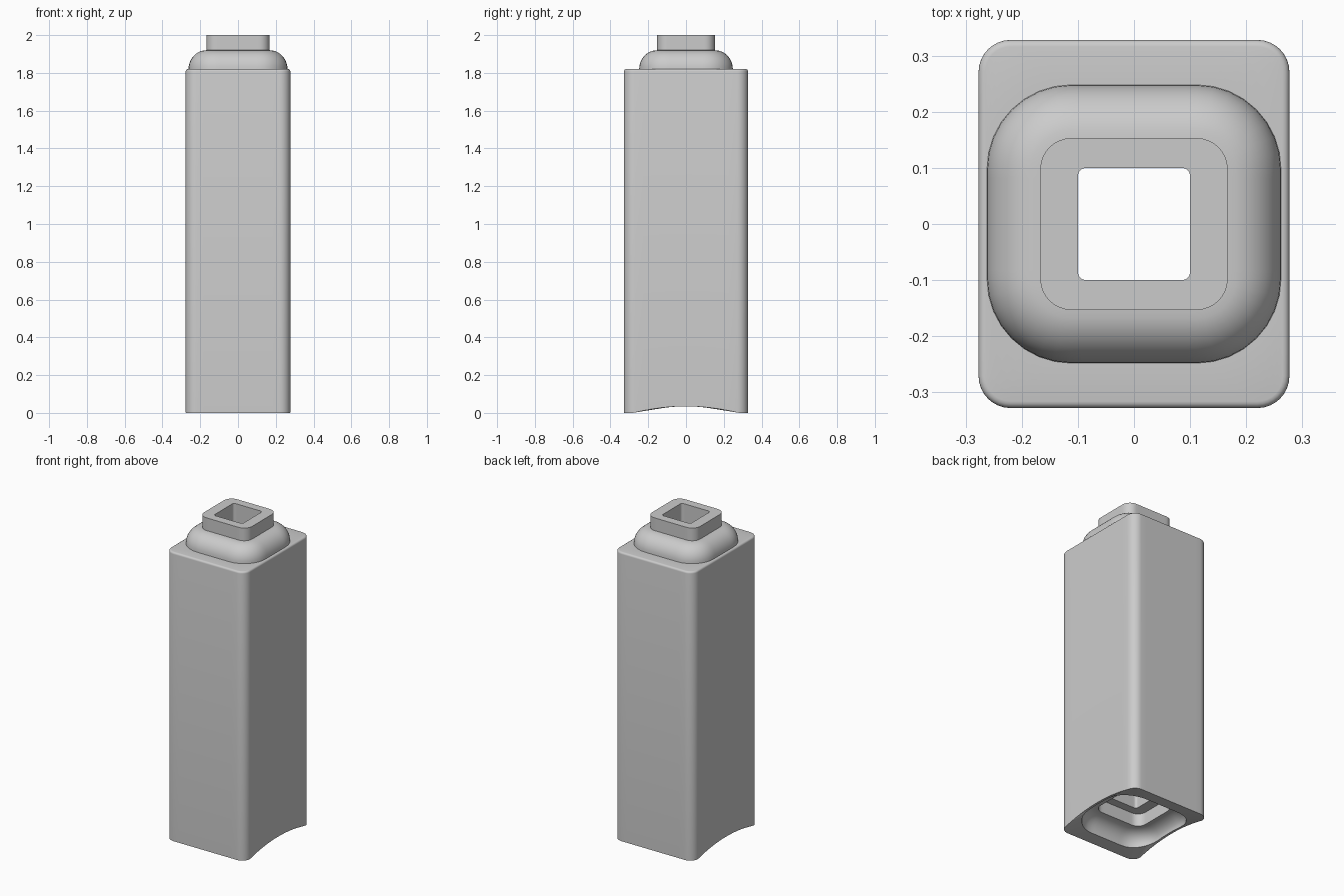
import bpy, bmesh
from math import sin, cos, pi, sqrt, radians

if "Cube" in bpy.data.objects:
    bpy.data.objects.remove(bpy.data.objects["Cube"], do_unlink=True)

CORNER, SIDE = 8, 12            # segments per corner and per straight side
ARCH_HALF, ARCH_RISE = 0.28, 0.035


def outline(hx, hy, r):
    """Rounded rectangle with a fixed point count, counterclockwise."""
    pts = []
    for k, (sx, sy) in enumerate([(1, 1), (-1, 1), (-1, -1), (1, -1)]):
        for i in range(CORNER + 1):
            a = (k + i / CORNER) * pi / 2
            pts.append((sx * (hx - r) + r * cos(a), sy * (hy - r) + r * sin(a)))
    full = []
    for i, p in enumerate(pts):
        full.append(p)
        if i % (CORNER + 1) == CORNER:      # subdivide the straight side
            q = pts[(i + 1) % len(pts)]
            for j in range(1, SIDE):
                t = j / SIDE
                full.append((p[0] + (q[0] - p[0]) * t, p[1] + (q[1] - p[1]) * t))
    return full


def arch(y):
    """Height of the shallow circular arch under the foot."""
    radius = (ARCH_HALF ** 2 + ARCH_RISE ** 2) / (2 * ARCH_RISE)
    return max(0, sqrt(radius ** 2 - y * y) - radius + ARCH_RISE)


rings = []


def ring(shape, z, inset=0, foot=0):
    """Add one ring; foot blends its height towards the arch."""
    hx, hy, r = shape
    rings.append([(x, y, z + foot * arch(y))
                  for x, y in outline(hx - inset, hy - inset, r - inset)])


BODY = (0.277, 0.328, 0.057)
CAP = (0.262, 0.248, 0.15)
NECK = (0.167, 0.153, 0.055)
BORE = (0.1, 0.1, 0.015)
FILLET, ROUND, STEPS = 0.012, 0.095, 10

# Body wall with a softened top edge
ring(BODY, 0, foot=1)
for i in range(5):
    a = i / 4 * pi / 2
    ring(BODY, 1.82 - FILLET * (1 - sin(a)), FILLET * (1 - cos(a)))
# Domed cap
for i in range(STEPS + 1):
    a = i / STEPS * pi / 2
    ring(CAP, 1.82 + 0.1 * sin(a), ROUND * (1 - cos(a)))
# Neck and the bore through the whole column
ring(NECK, 2.0)
ring(BORE, 2.0)
ring(BORE, 0.18)
# Socket underneath that receives the neck and cap of another column
ring(NECK, 0.18)
for i in range(STEPS, -1, -1):
    a = i / STEPS * pi / 2
    ring(CAP, 0.1 * sin(a), ROUND * (1 - cos(a)), foot=1 - sin(a))

# Skin the rings into one closed shell
bm = bmesh.new()
loops = [[bm.verts.new(p) for p in pts] for pts in rings]
for k, lower in enumerate(loops):
    upper = loops[(k + 1) % len(loops)]
    for i in range(len(lower)):
        j = (i + 1) % len(lower)
        bm.faces.new((lower[i], lower[j], upper[j], upper[i]))
bmesh.ops.recalc_face_normals(bm, faces=bm.faces[:])
mesh = bpy.data.meshes.new("column")
bm.to_mesh(mesh)
bm.free()
column = bpy.data.objects.new("column", mesh)
bpy.context.collection.objects.link(column)

# Plain grey finish
grey = bpy.data.materials.new("light_grey")
grey.use_nodes = True
colour = (0.6, 0.6, 0.6, 1)
grey.diffuse_color = colour
grey.node_tree.nodes["Principled BSDF"].inputs["Base Color"].default_value = colour
mesh.materials.append(grey)

bpy.ops.object.select_all(action="DESELECT")
column.select_set(True)
bpy.context.view_layer.objects.active = column
bpy.ops.object.shade_smooth_by_angle(angle=radians(35))
